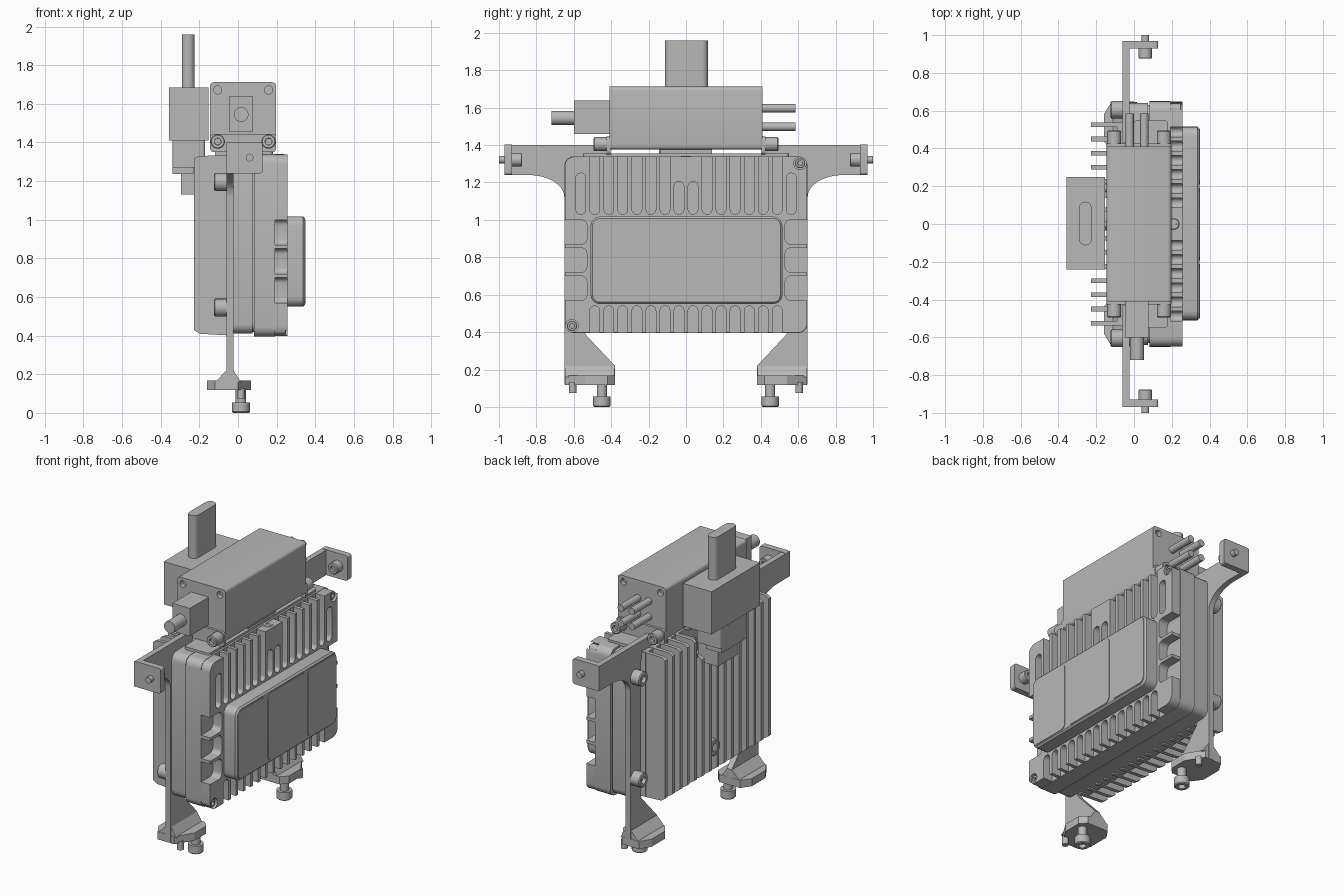
import bpy, bmesh, math

if "Cube" in bpy.data.objects:
    bpy.data.objects.remove(bpy.data.objects["Cube"], do_unlink=True)

grey = bpy.data.materials.new("plain grey")
grey.use_nodes = True
GREY = (0.48, 0.48, 0.48, 1)
grey.diffuse_color = GREY
grey.node_tree.nodes["Principled BSDF"].inputs["Base Color"].default_value = GREY


def place(axis, u, v, w):
    """Profile point (u, v) at depth w along the axis."""
    return {"x": (w, u, v), "y": (u, w, v), "z": (u, v, w)}[axis]


def finish(name, bm, bevel=0.0):
    bmesh.ops.recalc_face_normals(bm, faces=bm.faces[:])
    if bevel:
        edges = [e for e in bm.edges if e.calc_face_angle(0) > math.radians(50)]
        bmesh.ops.bevel(bm, geom=edges, offset=bevel, segments=1, affect="EDGES")
    mesh = bpy.data.meshes.new(name)
    bm.to_mesh(mesh)
    bm.free()
    mesh.materials.append(grey)
    obj = bpy.data.objects.new(name, mesh)
    bpy.context.collection.objects.link(obj)
    smooth(mesh)
    return obj


def smooth(mesh):
    mesh.polygons.foreach_set("use_smooth", [True] * len(mesh.polygons))
    mesh.set_sharp_from_angle(angle=math.radians(30))


def add_prism(bm, axis, pts, a, b):
    rings = [[bm.verts.new(place(axis, u, v, w)) for u, v in pts] for w in (a, b)]
    caps = [bm.faces.new(r) for r in rings]
    n = len(pts)
    for i in range(n):
        j = (i + 1) % n
        bm.faces.new((rings[0][i], rings[0][j], rings[1][j], rings[1][i]))
    return caps


def prism(name, axis, pts, a, b, bevel=0.0):
    bm = bmesh.new()
    add_prism(bm, axis, pts, a, b)
    return finish(name, bm, bevel)


def rrect(u0, u1, v0, v1, r=0.0, seg=5):
    """Rectangle outline with rounded corners."""
    if not r:
        return [(u0, v0), (u1, v0), (u1, v1), (u0, v1)]
    pts = []
    corners = [(u1 - r, v1 - r), (u0 + r, v1 - r), (u0 + r, v0 + r), (u1 - r, v0 + r)]
    for k, (cu, cv) in enumerate(corners):
        for i in range(seg + 1):
            t = (k + i / seg) * math.pi / 2
            pts.append((cu + r * math.cos(t), cv + r * math.sin(t)))
    return pts


def circle(u, v, r, n=24):
    return [(u + r * math.cos(i * math.tau / n), v + r * math.sin(i * math.tau / n))
            for i in range(n)]


def rod(name, axis, u, v, r, a, b):
    return prism(name, axis, circle(u, v, r), a, b)


def bolt(name, axis, u, v, r, a, b):
    """Cap screw head with a socket in the end at b."""
    bm = bmesh.new()
    cap = add_prism(bm, axis, circle(u, v, r), a, b)[1]
    bmesh.ops.recalc_face_normals(bm, faces=bm.faces[:])
    bmesh.ops.inset_individual(bm, faces=[cap], thickness=r * 0.12, depth=r * 0.12)
    bmesh.ops.inset_individual(bm, faces=[cap], thickness=r * 0.4)
    bmesh.ops.inset_individual(bm, faces=[cap], thickness=r * 0.02, depth=-r * 0.5)
    return finish(name, bm)


def cut(obj, cutter_bm):
    """Subtract the cutter mesh and bake the result."""
    cutter = finish("cutter", cutter_bm)
    cutter.hide_render = True
    mod = obj.modifiers.new("cut", "BOOLEAN")
    mod.operation, mod.solver, mod.object = "DIFFERENCE", "EXACT", cutter
    deps = bpy.context.evaluated_depsgraph_get()
    mesh = bpy.data.meshes.new_from_object(obj.evaluated_get(deps))
    obj.modifiers.clear()
    obj.data = mesh
    smooth(mesh)
    bpy.data.objects.remove(cutter, do_unlink=True)


# Housing: rear half, seam, solid front slab and a ribbed outer layer
prism("rear_housing", "x", rrect(-.64, .64, .41, 1.335, .05), -.024, .075)
prism("housing_seam", "x", rrect(-.63, .63, .42, 1.32, .05), .07, .1)
prism("front_housing", "x", rrect(-.65, .65, .395, 1.34, .05), .083, .192)
prism("top_seal_plate", "z", rrect(.0, .18, -.55, .55, .02), 1.3, 1.354)
ribs = prism("housing_ribs", "x", rrect(-.648, .648, .397, 1.338, .05), .186, .256)

cutters = bmesh.new()
PITCH = .075
WELL_Z = {-1: .433, 1: 1.303}
for s in (-1, 1):
    for i in range(8):
        y = s * PITCH * (i + .5)
        top = {0: 1.205, 7: 1.25}.get(i, 1.45)
        add_prism(cutters, "x", rrect(y - .026, y + .026, 1.03, top, .025), .15, .32)
        if i < 7:
            add_prism(cutters, "x", rrect(y - .026, y + .026, .3, .54, .025), .15, .32)
    for z in (.57, .72, .87):
        y0, y1 = sorted((s * .53, s * .75))
        add_prism(cutters, "x", rrect(y0, y1, z, z + .13, .03), .15, .32)
    # Screw wells at two opposite corners
    add_prism(cutters, "x", circle(s * .61, WELL_Z[s], .034), .15, .32)
cut(ribs, cutters)
for s in (-1, 1):
    bolt("corner_screw", "x", s * .61, WELL_Z[s], .027, .18, .245)
bolt("top_plug", "z", .21, 0, .03, 1.32, 1.338)

# Raised window box with three lens plates
prism("window_box", "x", rrect(-.51, .515, .55, 1.018, .05), .18, .346, .01)
for y0, y1 in ((-.497, -.212), (-.192, .19), (.21, .502)):
    prism("lens_plate", "x", rrect(y0, y1, .567, 1.002, .035), .34, .35)

# Rear cooling fins
prism("fin_base", "x", rrect(-.54, .54, .41, 1.33), -.09, -.01)
for i in range(15):
    y = (i - 7) * PITCH
    top = 1.2 if abs(y) < .16 else 1.335
    profile = [(-.03, .4), (-.2, .41), (-.228, .43), (-.228, top - .02), (-.205, top - .005), (-.03, top)]
    prism("rear_fin", "y", profile, y - .012, y + .012)
bolt("rear_boss", "x", .02, .56, .055, -.08, -.215)
for z in (1.2, 1.25, 1.3):
    bolt("rear_terminal", "x", .19, z, .022, -.08, -.2)

# Mounting brackets with arm, leg and foot on each side
for s in (-1, 1):
    arc = [(.84 - .19 * math.sin(i * math.pi / 16), 1.12 + .12 * math.cos(i * math.pi / 16))
           for i in range(9)]
    outline = [(.43, 1.4), (.97, 1.4), (.97, 1.24)] + arc + [
        (.65, .12), (.38, .12), (.38, .22), (.535, .385), (.55, .42), (.55, 1.27), (.43, 1.34)]
    prism("bracket_plate", "x", [(s * y, z) for y, z in outline], -.06, -.024)
    y0, y1 = sorted((s * .93, s * .97))
    prism("arm_flange", "y", rrect(-.06, .128, 1.24, 1.403, .015), y0, y1)
    bolt("arm_bolt", "y", .06, 1.322, .036, s * .932, s * .88)
    rod("arm_pin", "y", .06, 1.322, .02, s * .96, s)
    for z in (.545, 1.195):
        bolt("bracket_screw", "x", s * .605, z, .046, -.06, -.118)
    # Foot plate with cut corners and a sloped rib where it meets the leg
    plan = [(-.118, .648), (-.16, .58), (-.16, .44), (-.118, .38),
            (.03, .38), (.068, .42), (.068, .54), (.0, .648)]
    prism("foot_plate", "z", [(x, s * y) for x, y in plan], .118, .167)
    slope = [(-.118, .16), (.015, .16), (-.024, .22), (-.06, .22)]
    y0, y1 = sorted((s * .382, s * .646))
    prism("foot_rib", "y", slope, y0, y1)
    bolt("foot_bolt_head", "z", .015, s * .45, .046, .055, .006)
    rod("foot_bolt_shaft", "z", .015, s * .45, .027, .05, .13)
    rod("foot_pin", "z", .015, s * .605, .02, .075, .13)

# Top enclosure with screw holes in the end faces
box = prism("top_box", "y", rrect(-.145, .198, 1.376, 1.712, .02), -.41, .41)
holes = bmesh.new()
for s in (-1, 1):
    for x in (-.105, .158):
        y0, y1 = sorted((s * .38, s * .45))
        add_prism(holes, "y", circle(x, 1.672, .021), y0, y1)
cut(box, holes)
for s in (-1, 1):
    y0, y1 = sorted((s * .405, s * .425))
    prism("box_end_tab", "y", rrect(-.145, .198, 1.35, 1.445, .02), y0, y1)
    for x in (-.105, .158):
        bolt("box_bolt", "y", x, 1.405, .037, s * .42, s * .49)
prism("box_pedestal", "z", rrect(-.12, .17, -.14, .14), 1.33, 1.38)

# Front connector and rear pins of the enclosure
prism("front_connector", "y", rrect(-.046, .078, 1.458, 1.637), -.6, -.4)
rod("front_cable", "y", .016, 1.545, .038, -.72, -.59)
for x in (-.023, .055):
    for z in (1.498, 1.597):
        rod("rear_pin", "y", x, z, .022, .4, .585)

# Rear plug with upright blade
prism("plug_body", "z", rrect(-.358, -.154, -.242, .25), 1.41, 1.685)
prism("plug_blade", "z", rrect(-.291, -.224, -.113, .118, .033), 1.68, 1.96)
prism("plug_neck", "z", rrect(-.34, -.17, -.145, .14, .015), 1.27, 1.42)
prism("plug_lip", "z", rrect(-.34, -.23, -.13, .125), 1.237, 1.28)
prism("plug_socket", "z", rrect(-.296, -.16, -.1, .1), 1.13, 1.28)
